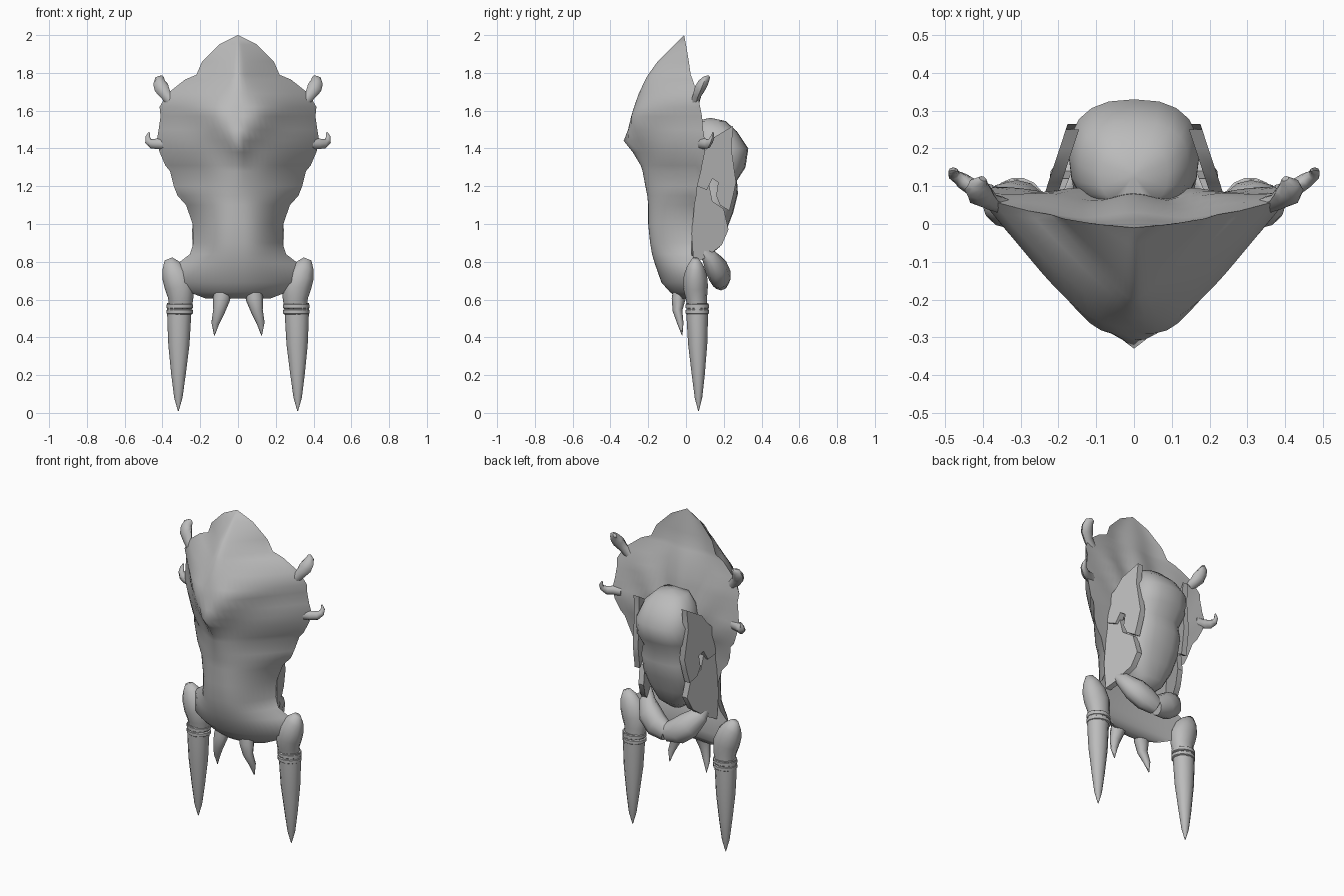
import bpy, bmesh, math
from mathutils import Vector

if "Cube" in bpy.data.objects:
    bpy.data.objects.remove(bpy.data.objects["Cube"], do_unlink=True)

bone = bpy.data.materials.new("bone grey")
bone.use_nodes = True
GREY = (0.5, 0.5, 0.5, 1)
bone.diffuse_color = GREY
bone.node_tree.nodes["Principled BSDF"].inputs["Base Color"].default_value = GREY


def finish(name, bm, angle=40):
    bmesh.ops.remove_doubles(bm, verts=bm.verts, dist=0.0005)
    bmesh.ops.recalc_face_normals(bm, faces=bm.faces)
    mesh = bpy.data.meshes.new(name)
    bm.to_mesh(mesh)
    bm.free()
    ob = bpy.data.objects.new(name, mesh)
    bpy.context.collection.objects.link(ob)
    mesh.materials.append(bone)
    bpy.ops.object.select_all(action='DESELECT')
    ob.select_set(True)
    bpy.context.view_layer.objects.active = ob
    bpy.ops.object.shade_smooth_by_angle(angle=math.radians(angle))
    return ob


def skin(bm, rings, closed=True):
    """Join successive rows of points with quads."""
    rows = [[bm.verts.new(p) for p in ring] for ring in rings]
    n = len(rows[0])
    for a, b in zip(rows, rows[1:]):
        for i in range(n if closed else n - 1):
            j = (i + 1) % n
            bm.faces.new((a[i], a[j], b[j], b[i]))
    return rows


def tube(name, path, side=1, flat=1.0, n=10, angle=40):
    """Tapered tube through (x, y, z, radius) points, on one side of the model."""
    pts = [Vector((p[0] * side, p[1], p[2])) for p in path]
    rings = []
    for i, p in enumerate(pts):
        d = (pts[min(i + 1, len(pts) - 1)] - pts[max(i - 1, 0)]).normalized()
        u = d.cross(Vector((0, 1, 0))).normalized()
        v = d.cross(u)
        r = path[i][3]
        rings.append([p + u * r * math.cos(t) + v * r * flat * math.sin(t)
                      for t in [math.tau * k / n for k in range(n)]])
    bm = bmesh.new()
    rows = skin(bm, rings)
    bm.faces.new(rows[0])
    bm.faces.new(rows[-1])
    return finish(name, bm, angle)


# Mask shell rows: height, half width, ridge depth, rim depth, roundness
SHELL = [
    (2.0, 0.0, -.01, -.01, 1), (1.95, .1, -.06, .0, 1), (1.86, .19, -.15, .015, 1.1),
    (1.79, .22, -.2, .025, 1.1), (1.765, .28, -.215, .035, 1.15), (1.69, .375, -.25, .06, 1.25),
    (1.62, .415, -.275, .075, 1.35), (1.57, .41, -.285, .085, 1.4), (1.5, .42, -.295, .09, 1.4),
    (1.44, .43, -.295, .1, 1.4), (1.38, .415, -.27, .1, 1.4), (1.31, .385, -.24, .085, 1.4),
    (1.28, .36, -.23, .08, 1.4), (1.2, .34, -.215, .06, 1.5), (1.15, .32, -.205, .055, 1.7),
    (1.1, .275, -.2, .045, 1.9), (1.0, .24, -.2, .035, 2.2), (.9, .235, -.19, .03, 2.4),
    (.84, .255, -.18, .03, 2.2), (.79, .32, -.165, .045, 1.9), (.69, .345, -.13, .05, 1.8),
    (.64, .26, -.085, .04, 1.9), (.605, .17, -.045, .01, 2)]
COLS = [i / 14 for i in range(-14, 15)]
EASE = .07
front, back = [], []
for z, w, f, r, p in SHELL:
    row_f, row_b = [], []
    for s in COLS:
        x, a = w * s, abs(s)
        # Softly rounded ridge with a pointed nose
        soft = (math.hypot(a, EASE) - EASE) / (math.hypot(1, EASE) - EASE)
        y = f + (r - f) * soft ** p
        y -= .035 * max(0, 1 - abs(x) / .06) * max(0, 1 - abs(z - 1.44) / .09)
        # Brow ridges slanting outward, with hollow cheeks beneath
        fade = min(1, 4 * a) * (1 - a)
        brow = z - 1.52 - .5 * abs(x)
        y += fade * (.03 * math.exp(-((brow + .17) / .09) ** 2)
                     - .04 * math.exp(-(brow / .07) ** 2))
        row_f.append((x, min(y, r), z))
        # Pleated rear fan
        pleat = .01 * math.cos(11 * math.atan2(x, z - 1.2)) if z > 1.3 else 0
        row_b.append((x, r + (pleat - .015) * (1 - a * a) * min(1, w * 5), z))
    front.append(row_f)
    back.append(row_b)
bm = bmesh.new()
skin(bm, front, False)
skin(bm, back, False)
bmesh.ops.remove_doubles(bm, verts=bm.verts, dist=0.0005)
bmesh.ops.holes_fill(bm, edges=[e for e in bm.edges if e.is_boundary], sides=0)
finish("mask_shell", bm, 60)


def boxy(t):
    return math.copysign(abs(t) ** .8, t)


# Rounded core behind the mask: height, half width, near depth, far depth
CORE = [(1.56, .01, .12, .14), (1.545, .09, .05, .21), (1.49, .145, .04, .27),
        (1.4, .172, .03, .33), (1.3, .172, .03, .315), (1.23, .155, .03, .27),
        (1.16, .168, .02, .275), (1.06, .165, .02, .25), (.97, .145, .02, .215),
        (.88, .1, .01, .18), (.83, .04, .01, .12)]
bm = bmesh.new()
rings = []
for z, w, y0, y1 in CORE:
    rings.append([(w * boxy(math.cos(t)), (y0 + y1) / 2 + (y1 - y0) / 2 * boxy(math.sin(t)), z)
                  for t in [math.tau * k / 20 for k in range(20)]])
rows = skin(bm, rings)
bm.faces.new(rows[0])
bm.faces.new(rows[-1])
finish("head_core", bm, 60)

# Ragged side plates drawn as depth and height outlines
UPPER = [(.07, 1.36), (.11, 1.4), (.15, 1.46), (.2, 1.49), (.25, 1.52), (.24, 1.4),
         (.265, 1.22), (.25, 1.15), (.23, 1.07), (.18, 1.1), (.16, 1.15), (.17, 1.22),
         (.14, 1.24), (.11, 1.18), (.06, 1.2)]
LOWER = [(.05, 1.22), (.12, 1.22), (.14, 1.12), (.2, 1.08), (.225, .97),
         (.19, .89), (.14, .85), (.1, .82), (.04, .79), (.03, .95)]


def plate(name, outline, side, x0, slope):
    bm = bmesh.new()
    bm.faces.new([bm.verts.new((side * (x0 - slope * (y - .1)), y, z)) for y, z in outline])
    ext = bmesh.ops.extrude_face_region(bm, geom=bm.faces[:])
    for v in [g for g in ext["geom"] if isinstance(g, bmesh.types.BMVert)]:
        v.co.x -= side * .035
    bmesh.ops.triangulate(bm, faces=[f for f in bm.faces if len(f.verts) > 4])
    finish(name, bm, 30)


for side, label in ((1, "left"), (-1, "right")):
    plate(label + "_upper_plate", UPPER, side, .23, .33)
    plate(label + "_lower_plate", LOWER, side, .215, .4)
    # Jaw lobes meeting below the core
    tube(label + "_jaw_lobe", [(.2, .07, .88, .015), (.18, .12, .83, .05), (.13, .16, .77, .075),
                               (.07, .18, .725, .075), (0, .185, .7, .055)], side, .8, 10, 50)
    # Knobbed rim horns, hooked at the tip
    tube(label + "_upper_horn", [(.35, .05, 1.65, .03), (.383, .06, 1.685, .03),
                                 (.405, .075, 1.72, .039), (.413, .09, 1.745, .036),
                                 (.412, .105, 1.765, .028), (.4, .12, 1.778, .012)],
         side, .75, 8, 50)
    tube(label + "_lower_horn", [(.38, .08, 1.425, .03), (.425, .095, 1.425, .028),
                                 (.455, .115, 1.425, .026), (.476, .13, 1.44, .018),
                                 (.478, .14, 1.46, .013), (.47, .143, 1.485, .004)],
         side, .8, 8, 50)
    # Shoulder knob and socket above each tusk
    tube(label + "_shoulder", [(.305, .06, .55, .06), (.303, .055, .61, .067), (.31, .05, .67, .078),
                               (.332, .05, .73, .072), (.352, .05, .775, .053), (.368, .05, .815, .022)],
         side, .85, 12, 60)
    # Long tusk with two binding rings
    tube(label + "_tusk", [(.31, .06, .58, .066), (.312, .06, .48, .062), (.313, .062, .36, .056),
                           (.315, .065, .2, .038), (.316, .066, .08, .022), (.316, .066, .01, .002)],
         side, .9, 12)
    for z in (.535, .565):
        tube(label + "_binding_ring", [(.308, .06, z + d, r) for d, r in
                                       ((-.014, .062), (-.009, .07), (.009, .07), (.014, .062))],
             side, .9, 14)
    # Small curved fang on the lower edge
    tube(label + "_fang", [(.075, -.025, .67, .05), (.088, -.04, .6, .045), (.1, -.045, .54, .032),
                           (.12, -.03, .475, .021), (.125, -.02, .41, .002)], side, .8, 8, 60)
